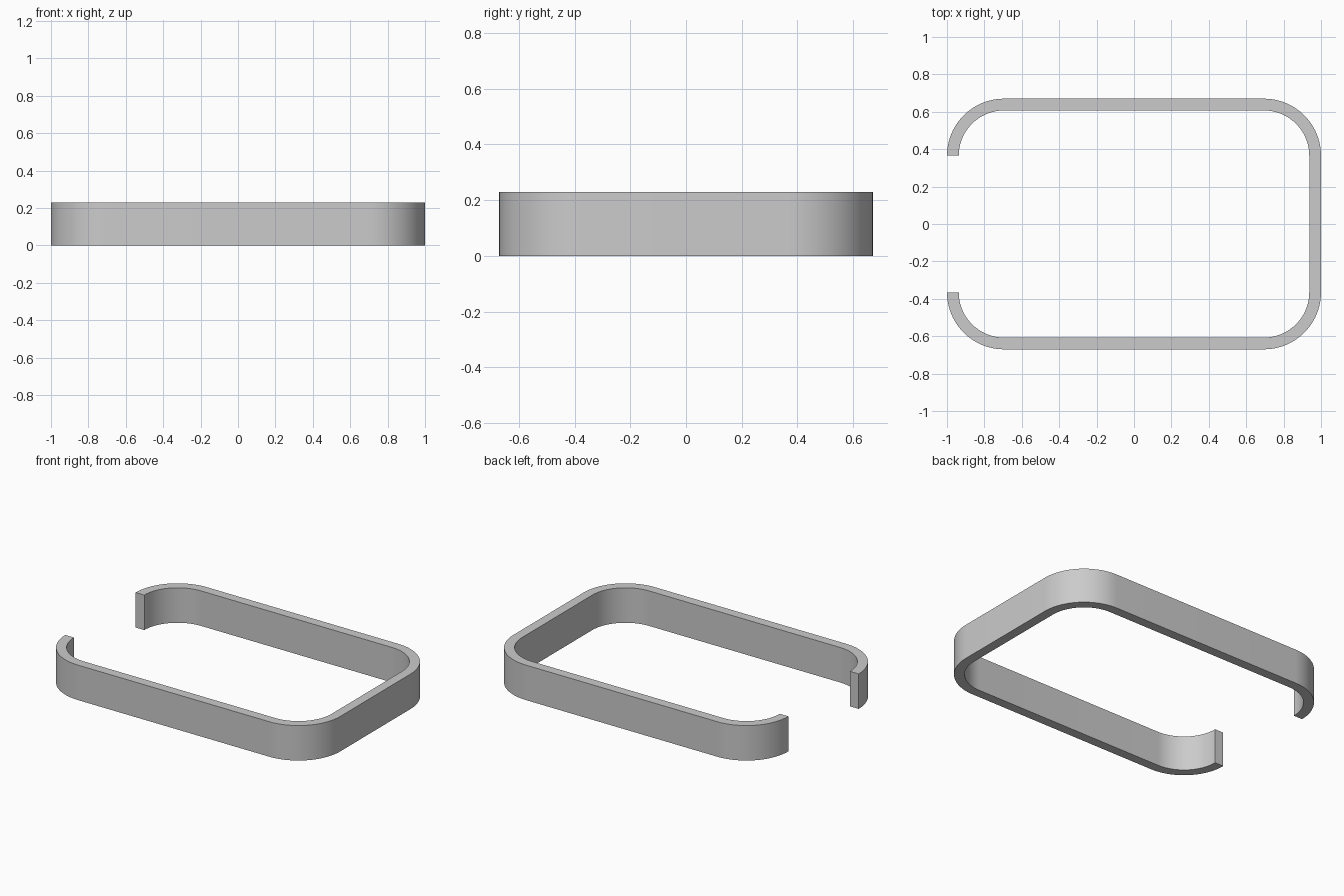
import bpy, bmesh, math

if "Cube" in bpy.data.objects:
    bpy.data.objects.remove(bpy.data.objects["Cube"])

HALF_X, HALF_Y = 1.0, 0.67    # outer half sizes
HEIGHT = 0.23
WALL = 0.063
RADIUS = 0.305                # outer corner radius
STEPS = 24                    # segments per corner

metal = bpy.data.materials.new("grey metal")
metal.diffuse_color = (0.6, 0.6, 0.6, 1)
metal.use_nodes = True
metal.node_tree.nodes["Principled BSDF"].inputs["Base Color"].default_value = metal.diffuse_color


def path(radius):
    """Open rounded rectangle, from the upper left end round to the lower left end."""
    pts = []
    corners = [(-1, 1, 180), (1, 1, 90), (1, -1, 0), (-1, -1, -90)]
    for sx, sy, start in corners:
        for i in range(STEPS + 1):
            a = math.radians(start - 90 * i / STEPS)
            pts.append((sx * (HALF_X - RADIUS) + radius * math.cos(a),
                        sy * (HALF_Y - RADIUS) + radius * math.sin(a)))
    return pts


# Flat bar bent into an open rounded rectangle
bm = bmesh.new()
rings = []
for (ox, oy), (ix, iy) in zip(path(RADIUS), path(RADIUS - WALL)):
    rings.append([bm.verts.new(p) for p in
                  ((ox, oy, 0), (ox, oy, HEIGHT), (ix, iy, HEIGHT), (ix, iy, 0))])
for a, b in zip(rings, rings[1:]):
    for k in range(4):
        n = (k + 1) % 4
        bm.faces.new((a[k], a[n], b[n], b[k]))
# Cut ends
bm.faces.new(rings[0])
bm.faces.new(rings[-1])
bmesh.ops.recalc_face_normals(bm, faces=bm.faces)

mesh = bpy.data.meshes.new("open_bracket")
bm.to_mesh(mesh)
bm.free()
mesh.materials.append(metal)
bracket = bpy.data.objects.new("open_bracket", mesh)
bpy.context.collection.objects.link(bracket)
bpy.context.view_layer.objects.active = bracket
bracket.select_set(True)
bpy.ops.object.shade_smooth_by_angle(angle=math.radians(30))
